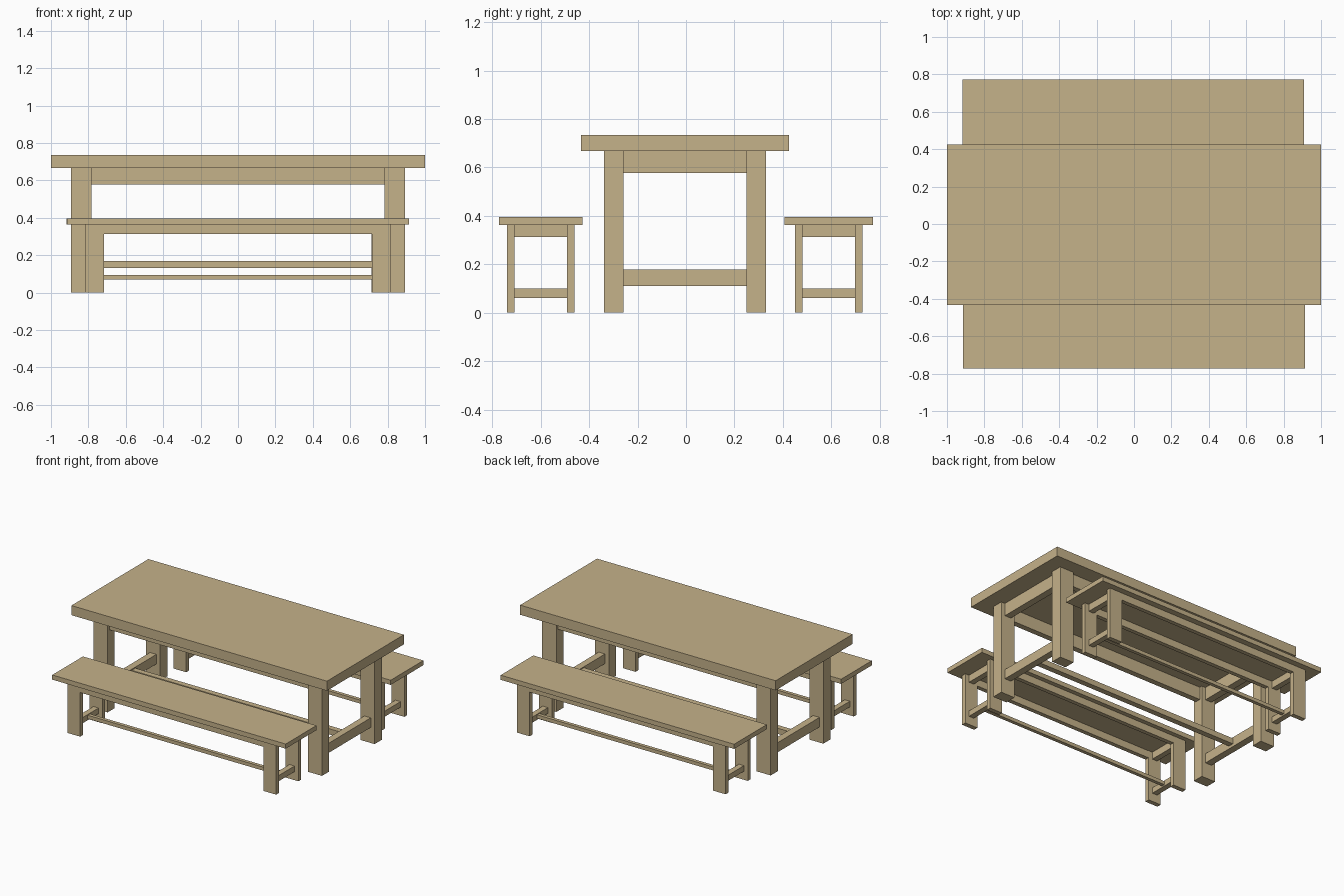
import bpy
import bmesh
from mathutils import Matrix, Vector

if "Cube" in bpy.data.objects:
    bpy.data.objects.remove(bpy.data.objects["Cube"], do_unlink=True)

# Single light oak colour
wood = bpy.data.materials.new("light_oak")
wood.use_nodes = True
oak = (0.56, 0.445, 0.255, 1)
wood.diffuse_color = oak
wood.node_tree.nodes["Principled BSDF"].inputs["Base Color"].default_value = oak


def board(name, x, y, z):
    """Rectangular board spanning the (low, high) range on each axis."""
    spans = (x, y, z)
    centre = Vector([(a + b) / 2 for a, b in spans])
    size = [b - a for a, b in spans]
    bm = bmesh.new()
    bmesh.ops.create_cube(bm, size=1, matrix=Matrix.Diagonal((*size, 1)))
    mesh = bpy.data.meshes.new(name)
    bm.to_mesh(mesh)
    bm.free()
    mesh.materials.append(wood)
    obj = bpy.data.objects.new(name, mesh)
    obj.location = centre
    bpy.context.collection.objects.link(obj)


def around(c, width):
    return (c - width / 2, c + width / 2)


def trestle(name, cx, cy, top, leg_x, leg_y, leg, apron, rail, stretcher):
    """Slab on four legs, with aprons, low end rails and a long stretcher."""
    length, depth, z_low, z_high = top
    leg_w, leg_d = leg
    apron_low, apron_thick, recess = apron
    rail_low, rail_high, rail_thick = rail
    str_low, str_high, str_thick = stretcher
    board(name + "_top", around(cx, length), around(cy, depth), (z_low, z_high))
    inner_x = leg_x - leg_w / 2
    inner_y = leg_y - leg_d / 2
    for sx, end in ((-1, "right"), (1, "left")):
        x = cx + sx * leg_x
        for sy, side in ((-1, "front"), (1, "back")):
            board(f"{name}_{side}_{end}_leg", around(x, leg_w),
                  around(cy + sy * leg_y, leg_d), (0, z_low))
        # End boards join the two legs of each pair
        board(f"{name}_{end}_end_apron", around(x, rail_thick),
              around(cy, 2 * inner_y), (apron_low, z_low))
        board(f"{name}_{end}_low_rail", around(x, rail_thick),
              around(cy, 2 * inner_y), (rail_low, rail_high))
    # Long aprons run between the legs on both sides
    apron_y = leg_y + leg_d / 2 - recess - apron_thick / 2
    for sy, side in ((-1, "front"), (1, "back")):
        board(f"{name}_{side}_apron", around(cx, 2 * inner_x),
              around(cy + sy * apron_y, apron_thick), (apron_low, z_low))
    # Stretcher ties the low end rails together
    board(name + "_stretcher", around(cx, 2 * leg_x - rail_thick),
          around(cy, str_thick), (str_low, str_high))


# Dining table
trestle("table", 0, -0.004, top=(2.0, 0.86, 0.667, 0.735),
        leg_x=0.839, leg_y=0.294, leg=(0.11, 0.08),
        apron=(0.577, 0.04, 0.02), rail=(0.11, 0.178, 0.05),
        stretcher=(0.13, 0.17, 0.04))

# Matching benches on both sides
for label, bx, by in (("front_bench", 0, -0.6), ("back_bench", -0.004, 0.59)):
    trestle(label, bx, by, top=(1.827, 0.343 if by < 0 else 0.365, 0.363, 0.396),
            leg_x=0.767, leg_y=0.124, leg=(0.1, 0.032),
            apron=(0.312, 0.03, 0), rail=(0.06, 0.1, 0.04),
            stretcher=(0.07, 0.095, 0.025))
